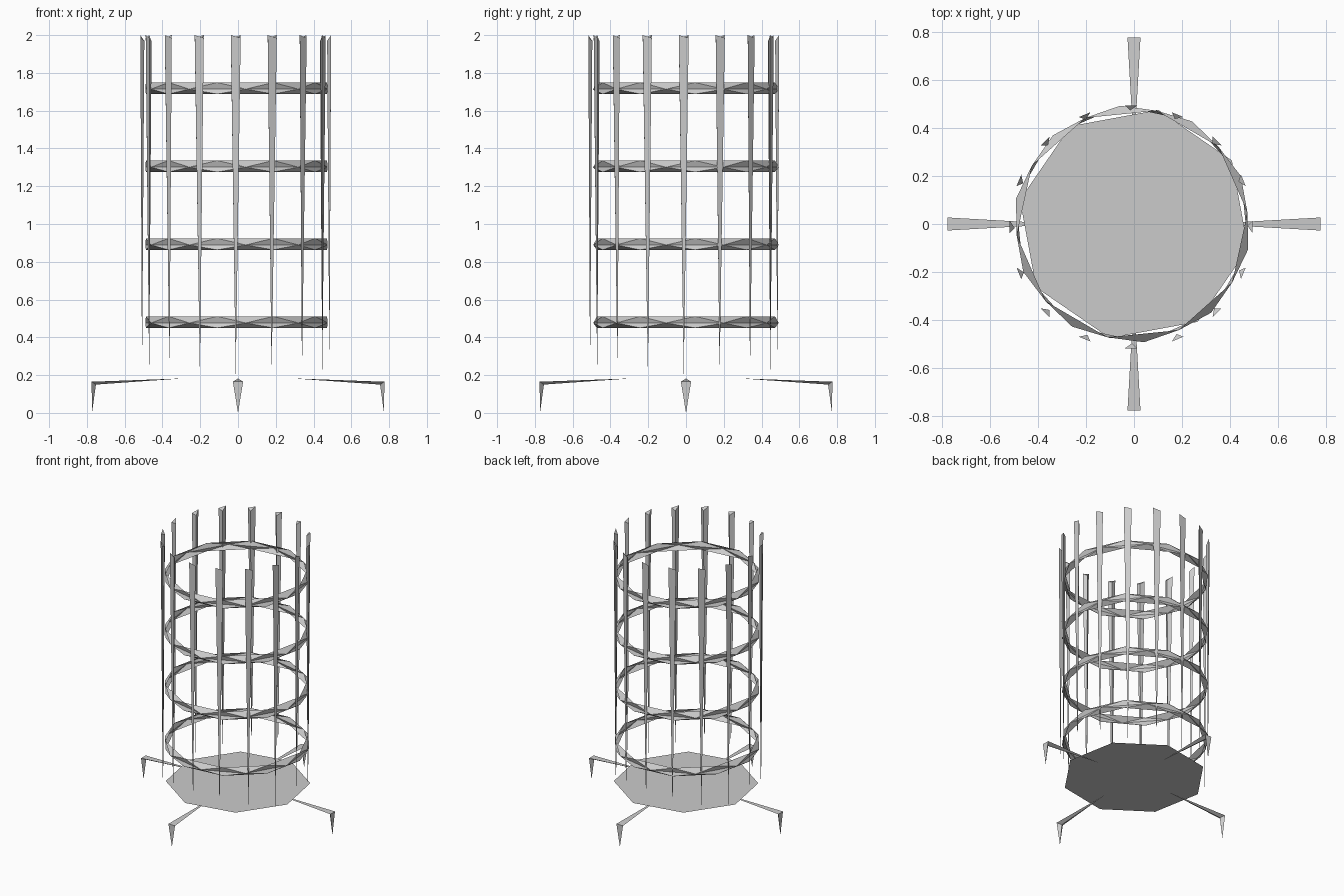
import bpy
from math import sin, cos, pi, radians

if "Cube" in bpy.data.objects:
    bpy.data.objects.remove(bpy.data.objects["Cube"])


def make(name, verts, faces):
    me = bpy.data.meshes.new(name)
    me.from_pydata(verts, [], faces)
    me.update()
    ob = bpy.data.objects.new(name, me)
    bpy.context.collection.objects.link(ob)
    return ob


def loop(n, r, z, phase, cx=0.0):
    return [(cx + r * cos(phase + 2 * pi * i / n), r * sin(phase + 2 * pi * i / n), z)
            for i in range(n)]


# Base plate: thin flat octagon
make("base_plate", loop(8, 0.485, 0.185, radians(-57)), [tuple(range(8))])

# Hoops: faceted bands with a zigzag outer ridge
N = 10
for k, z in enumerate((0.48, 0.893, 1.305, 1.718)):
    step = pi / N
    v = (loop(N, 0.482, z + 0.031, 0.1, -0.008)
         + loop(N, 0.494, z - 0.004, 0.1 + step, -0.008)
         + loop(N, 0.482, z - 0.03, 0.1, -0.008))
    f = []
    for i in range(N):
        j = (i + 1) % N
        t, t2, m, m2, b, b2 = i, j, N + i, N + j, 2 * N + i, 2 * N + j
        f += [(m, t2, t), (m, m2, t2), (b, b2, m), (b2, m2, m)]
    make(f"hoop_{k + 1}", v, f)

# Upright bars: triangular section at the top, tapering to a point at the plate
for k in range(16):
    a = k * pi / 8
    c, s = cos(a), sin(a)

    def at(r, t, z):
        return (r * c - t * s - 0.012, r * s + t * c - 0.012, z)

    v = [at(0.505, -0.026, 2.0), at(0.505, 0.026, 1.985),
         at(0.484, 0.004, 1.97), at(0.496, 0.0, 0.2)]
    make(f"upright_bar_{k + 1}", v, [(0, 1, 2), (3, 1, 0), (3, 2, 1), (3, 0, 2)])

# Legs: wedge-shaped arm with a pointed foot
for k in range(4):
    c, s = cos(k * pi / 2), sin(k * pi / 2)
    pts = [(0.3, 0, 0.182), (0.775, -0.027, 0.165), (0.775, 0.027, 0.165),
           (0.752, 0, 0.15), (0.773, 0, 0.0)]
    v = [(x * c - y * s, x * s + y * c, z) for x, y, z in pts]
    make(f"leg_{k + 1}", v,
         [(0, 1, 2), (0, 3, 1), (0, 2, 3), (1, 4, 2), (1, 3, 4), (2, 4, 3)])
